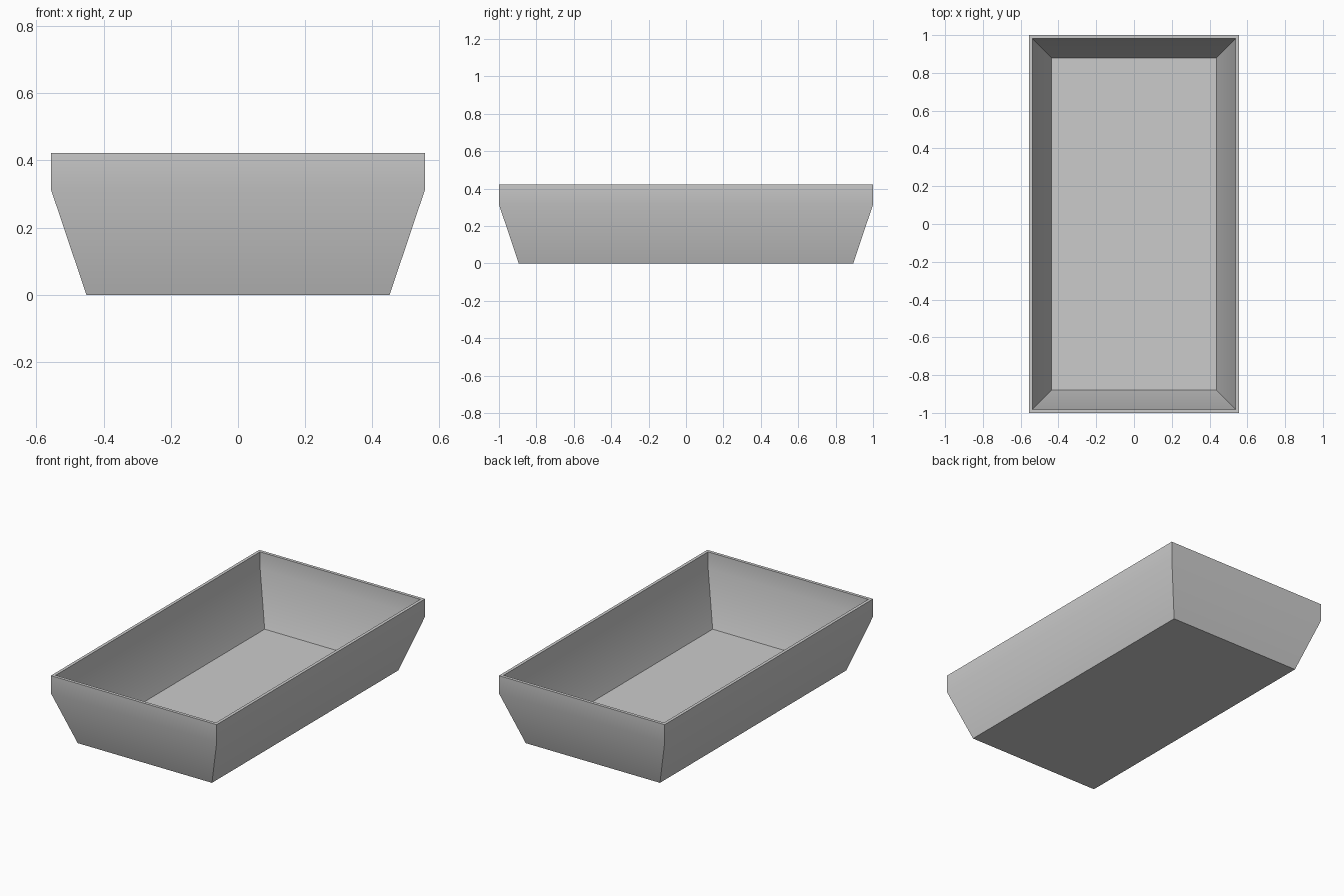
import bpy
import bmesh
import math

cube = bpy.data.objects.get("Cube")
if cube:
    bpy.data.objects.remove(cube, do_unlink=True)

# Single grey material
GREY = (0.6, 0.6, 0.6, 1.0)
grey = bpy.data.materials.new("plain grey")
grey.use_nodes = True
grey.diffuse_color = GREY
grey.node_tree.nodes["Principled BSDF"].inputs["Base Color"].default_value = GREY

# Tray section as (half width, height): outside bottom, up over the rim, down inside
LENGTH_EXTRA = 0.443
SECTION = [
    (0.451, 0.0),
    (0.557, 0.315),
    (0.557, 0.422),
    (0.538, 0.422),
    (0.538, 0.318),
    (0.437, 0.018),
]


def add_ring(bm, half_width, z):
    half_length = half_width + LENGTH_EXTRA
    corners = [(-1, -1), (1, -1), (1, 1), (-1, 1)]
    return [bm.verts.new((sx * half_width, sy * half_length, z)) for sx, sy in corners]


# Loft the walls through the section, then close the underside and the floor
bm = bmesh.new()
rings = [add_ring(bm, w, z) for w, z in SECTION]
for lower, upper in zip(rings, rings[1:]):
    for i in range(4):
        j = (i + 1) % 4
        bm.faces.new((lower[i], lower[j], upper[j], upper[i]))
bm.faces.new(list(reversed(rings[0])))
bm.faces.new(rings[-1])
bmesh.ops.recalc_face_normals(bm, faces=bm.faces)

mesh = bpy.data.meshes.new("tray")
bm.to_mesh(mesh)
bm.free()
mesh.materials.append(grey)
tray = bpy.data.objects.new("tray", mesh)
bpy.context.collection.objects.link(tray)

# Smooth the gentle bend in the walls, keep corners and rim crisp
bpy.ops.object.select_all(action="DESELECT")
tray.select_set(True)
bpy.context.view_layer.objects.active = tray
bpy.ops.object.shade_smooth_by_angle(angle=math.radians(30))
